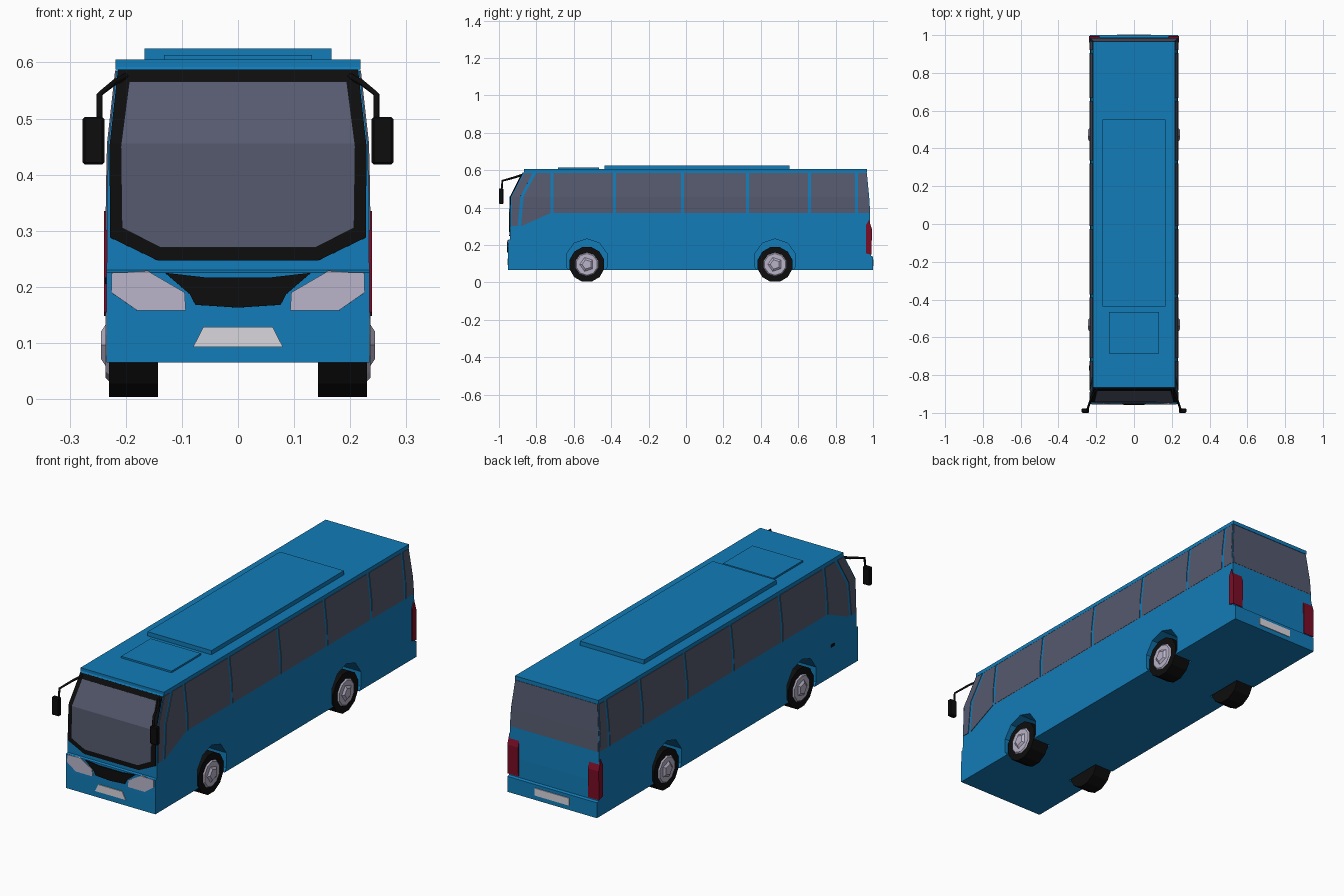
import bpy, bmesh
from math import pi
from mathutils import Vector, Matrix

if "Cube" in bpy.data.objects:
    bpy.data.objects.remove(bpy.data.objects["Cube"])

COLOURS = dict(blue=(.006, .2, .48), glass=(.09, .1, .155), black=(.004, .004, .004),
               lamp=(.48, .45, .58), red=(.2, .004, .02), plate=(.7, .68, .72))
MATS = {}
for key, c in COLOURS.items():
    MATS[key] = bpy.data.materials.new(key)
    MATS[key].diffuse_color = (*c, 1)

# Body outline by height: z, half width, front y, rear y
RINGS = [(.065, .234, -.952, 1.0), (.138, .234, -.952, 1.0), (.142, .234, -.952, .988),
         (.226, .234, -.950, .988), (.230, .234, -.941, .988), (.37, .233, -.938, .983),
         (.455, .231, -.936, .977), (.60, .215, -.862, .963)]


def at(z, col):
    for a, b in zip(RINGS, RINGS[1:]):
        if z <= b[0]:
            return a[col] + (b[col] - a[col]) * (z - a[0]) / (b[0] - a[0])
    return RINGS[-1][col]


def finish(bm, name, mat, mirror=False):
    bmesh.ops.recalc_face_normals(bm, faces=bm.faces)
    me = bpy.data.meshes.new(name)
    bm.to_mesh(me)
    bm.free()
    ob = bpy.data.objects.new(name, me)
    bpy.context.collection.objects.link(ob)
    me.materials.append(MATS[mat])
    if mirror:
        ob.modifiers.new("mirror", 'MIRROR')
    return ob


def box(name, lo, hi, mat, mirror=False, bevel=0):
    lo, hi = Vector(lo), Vector(hi)
    bm = bmesh.new()
    bmesh.ops.create_cube(bm, size=1, matrix=Matrix.Translation((lo + hi) / 2) @ Matrix.Diagonal((*(hi - lo), 1)))
    if bevel:
        bmesh.ops.bevel(bm, geom=bm.edges[:], offset=bevel, segments=1, affect='EDGES')
    return finish(bm, name, mat, mirror)


def cone_x(name, x0, x1, y, z, r0, r1, sides, mat, mirror=True):
    """Cylinder or cone lying along x."""
    bm = bmesh.new()
    m = Matrix.Translation(((x0 + x1) / 2, y, z)) @ Matrix.Rotation(pi / 2, 4, 'Y') @ Matrix.Rotation(pi / sides, 4, 'Z')
    bmesh.ops.create_cone(bm, cap_ends=True, segments=sides, radius1=r0, radius2=r1, depth=x1 - x0, matrix=m)
    return finish(bm, name, mat, mirror)


def panel(name, pts, side, mat, off=0.0, mirror=False):
    """Thin plate cut from a flat outline (u, z) and laid on the body surface."""
    bm = bmesh.new()
    bm.faces.new([bm.verts.new((u, 0, z)) for u, z in pts])
    for r in RINGS:
        bmesh.ops.bisect_plane(bm, geom=bm.verts[:] + bm.edges[:] + bm.faces[:],
                               plane_co=(0, 0, r[0]), plane_no=(0, 0, 1))
    for v in bm.verts:
        u, z = v.co.x, v.co.z
        v.co = {'front': (u, at(z, 2) - off, z), 'rear': (u, at(z, 3) + off, z),
                'side': (at(z, 1) + off, u, z)}[side]
    ob = finish(bm, name, mat, mirror)
    s = ob.modifiers.new("thickness", 'SOLIDIFY')
    s.thickness, s.offset = .005, 0
    return ob


def sym(half):
    """Complete a right-hand outline with its mirror image."""
    return half + [(-u, z) for u, z in reversed(half) if u]


# Body shell lofted from the rings
bm = bmesh.new()
loops = [[bm.verts.new(p) for p in ((w, f, z), (w, r, z), (-w, r, z), (-w, f, z))] for z, w, f, r in RINGS]
for a, b in zip(loops, loops[1:]):
    for i in range(4):
        j = (i + 1) % 4
        bm.faces.new((a[i], a[j], b[j], b[i]))
bm.faces.new(loops[0])
bm.faces.new(loops[-1])
body = finish(bm, "body", "blue")

# Wheel arches cut out, then wheels
for label, y in (("front", -.53), ("rear", .476)):
    for s in (1, -1):
        a, b = sorted((s * .135, s * .3))
        cut = cone_x("arch_cutter", a, b, y, .118, .114, .114, 10, "blue", False)
        mod = body.modifiers.new("arch", 'BOOLEAN')
        mod.operation, mod.object = 'DIFFERENCE', cut
        bpy.context.view_layer.objects.active = body
        bpy.ops.object.modifier_apply(modifier=mod.name)
        bpy.data.objects.remove(cut)
    cone_x(label + "_tyres", .143, .230, y, .096, .096, .096, 12, "black")
    cone_x(label + "_rims", .226, .236, y, .096, .068, .058, 10, "lamp")
    cone_x(label + "_hubs", .234, .244, y, .096, .042, .026, 5, "lamp")

# Roof edge, roof unit and hatch
box("roof", (-.218, -.866, .587), (.218, .967, .605), "blue")
box("roof_unit", (-.167, -.437, .60), (.167, .553, .625), "blue")
box("roof_hatch", (-.132, -.685, .60), (.132, -.465, .613), "blue")

# Windscreen and its black frame
panel("windscreen_frame", sym([(.214, .586), (.229, .45), (.228, .288), (.143, .247)]), 'front', "black", .002)
panel("windscreen", sym([(.194, .565), (.209, .45), (.207, .305), (.138, .27)]), 'front', "glass", .005)

# Side windows between the pillars
panel("quarter_window", [(-.933, .30), (-.90, .30), (-.885, .46), (-.82, .585), (-.862, .585), (-.93, .46)],
      'side', "glass", mirror=True)
panel("driver_window", [(-.882, .30), (-.725, .37), (-.725, .585), (-.80, .585), (-.868, .46)],
      'side', "glass", mirror=True)
posts = [-.717, -.382, -.018, .328, .66, .912]
for a, b in zip(posts, posts[1:]):
    panel("side_window", [(a + .008, .37), (b - .008, .37), (b - .008, .585), (a + .008, .585)],
          'side', "glass", mirror=True)
panel("last_side_window", [(.92, .37), (.981, .37), (.963, .585), (.92, .585)], 'side', "glass", mirror=True)
panel("rear_window", sym([(.229, .37), (.228, .455), (.214, .585)]), 'rear', "glass")

# Front lamps, grille and plates
panel("headlight", [(.225, .225), (.16, .227), (.095, .19), (.093, .158), (.18, .158), (.226, .19)],
      'front', "lamp", .001, True)
panel("grille", sym([(0, .217), (.06, .217), (.13, .225), (.086, .187), (.076, .168), (0, .163)]),
      'front', "black", .003)
panel("front_plate", sym([(.062, .128), (.08, .093)]), 'front', "plate", .001)
panel("rear_plate", sym([(.09, .122), (.09, .087)]), 'rear', "plate", .001)

# Tail lamps wrapping the rear corners
bm = bmesh.new()
outline = [(.962, .155), (.992, .148), (.994, .285), (.978, .335), (.962, .305)]
face = bm.faces.new([bm.verts.new((.183, y, z)) for y, z in outline])
ext = bmesh.ops.extrude_face_region(bm, geom=[face])
for v in ext["geom"]:
    if isinstance(v, bmesh.types.BMVert):
        v.co.x = .239
finish(bm, "tail_lamp", "red", True)

# Door handle on the left side
box("door_handle", (-.237, -.775, .205), (-.232, -.75, .217), "black")

# Mirrors on bent arms
cu = bpy.data.curves.new("mirror_arm", 'CURVE')
cu.dimensions, cu.bevel_depth, cu.bevel_resolution = '3D', .006, 0
path = [(.195, -.868, .578), (.222, -.91, .563), (.247, -.982, .543), (.247, -.986, .49)]
sp = cu.splines.new('POLY')
sp.points.add(len(path) - 1)
for p, co in zip(sp.points, path):
    p.co = (*co, 1)
cu.materials.append(MATS["black"])
arm = bpy.data.objects.new("mirror_arm", cu)
bpy.context.collection.objects.link(arm)
arm.modifiers.new("mirror", 'MIRROR')
box("wing_mirror", (.238, -1.0, .418), (.277, -.977, .503), "black", True, .004)

for m in bpy.data.materials:
    if m.users and not m.is_grease_pencil:
        m.use_nodes = True
        m.node_tree.nodes["Principled BSDF"].inputs["Base Color"].default_value = m.diffuse_color
